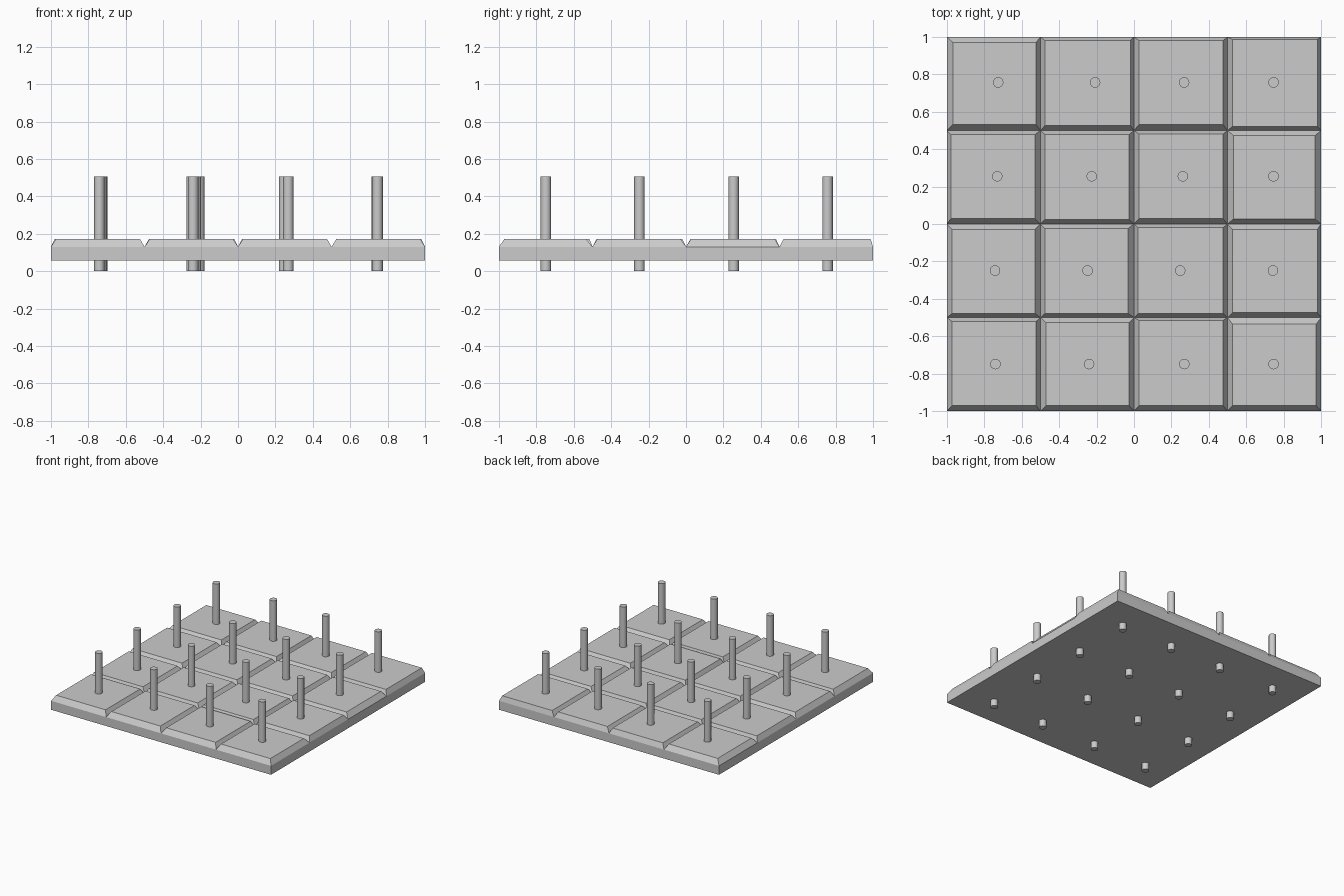
import bpy, bmesh
from mathutils import Vector

if "Cube" in bpy.data.objects:
    bpy.data.objects.remove(bpy.data.objects["Cube"])

BASE, RIM, TOP = 0.057, 0.13, 0.172
PEG_R, PEG_H = 0.028, 0.505

# Per tile chamfer widths in thousandths (left, right, front, back), back row first
INSETS = [
    [(32, 24, 32, 29), (24, 20, 27, 19), (27, 24, 32, 19), (26, 20, 21, 13)],
    [(21, 29, 29, 21), (24, 26, 24, 21), (27, 24, 29, 19), (32, 32, 27, 27)],
    [(27, 29, 21, 29), (24, 32, 21, 24), (21, 24, 21, 20), (26, 20, 26, 29)],
    [(27, 24, 29, 21), (29, 26, 29, 27), (27, 24, 29, 16), (26, 26, 29, 35)],
]
ROW_Y = [0.757, 0.255, -0.249, -0.749]
PEG_X = [
    [-0.726, -0.208, 0.268, 0.746],
    [-0.731, -0.226, 0.261, 0.746],
    [-0.743, -0.248, 0.247, 0.743],
    [-0.741, -0.240, 0.269, 0.746],
]


def finish(bm, name):
    mesh = bpy.data.meshes.new(name)
    bm.to_mesh(mesh)
    bm.free()
    obj = bpy.data.objects.new(name, mesh)
    bpy.context.collection.objects.link(obj)
    return obj


def ring(bm, x0, x1, y0, y1, z):
    return [bm.verts.new(p) for p in ((x0, y0, z), (x1, y0, z), (x1, y1, z), (x0, y1, z))]


# Tiled board: chamfered tile tops joined at the grooves
bm = bmesh.new()
for r, row in enumerate(INSETS):
    for c, widths in enumerate(row):
        left, right, front, back = (w / 1000 for w in widths)
        x, y = -1 + 0.5 * c, 0.5 - 0.5 * r
        low = ring(bm, x, x + 0.5, y, y + 0.5, RIM)
        high = ring(bm, x + left, x + 0.5 - right, y + front, y + 0.5 - back, TOP)
        bm.faces.new(high)
        for i in range(4):
            j = (i + 1) % 4
            bm.faces.new((low[i], low[j], high[j], high[i]))
bmesh.ops.remove_doubles(bm, verts=bm.verts, dist=0.0005)

# Board sides and flat underside
edges = [e for e in bm.edges if e.is_boundary]
ext = bmesh.ops.extrude_edge_only(bm, edges=edges)["geom"]
for v in ext:
    if isinstance(v, bmesh.types.BMVert):
        v.co.z = BASE
bmesh.ops.contextual_create(
    bm, geom=[e for e in bm.edges if e.is_boundary])
bmesh.ops.recalc_face_normals(bm, faces=bm.faces)
finish(bm, "tiled_board")

# Pegs passing through each tile
for r, xs in enumerate(PEG_X):
    for c, x in enumerate(xs):
        bm = bmesh.new()
        bmesh.ops.create_cone(bm, cap_ends=True, segments=16, radius1=PEG_R,
                              radius2=PEG_R, depth=PEG_H)
        for f in bm.faces:
            f.smooth = len(f.verts) == 4
        for e in bm.edges:
            e.smooth = all(f.smooth for f in e.link_faces)
        peg = finish(bm, f"peg_{r + 1}_{c + 1}")
        peg.location = Vector((x, ROW_Y[r], PEG_H / 2))
